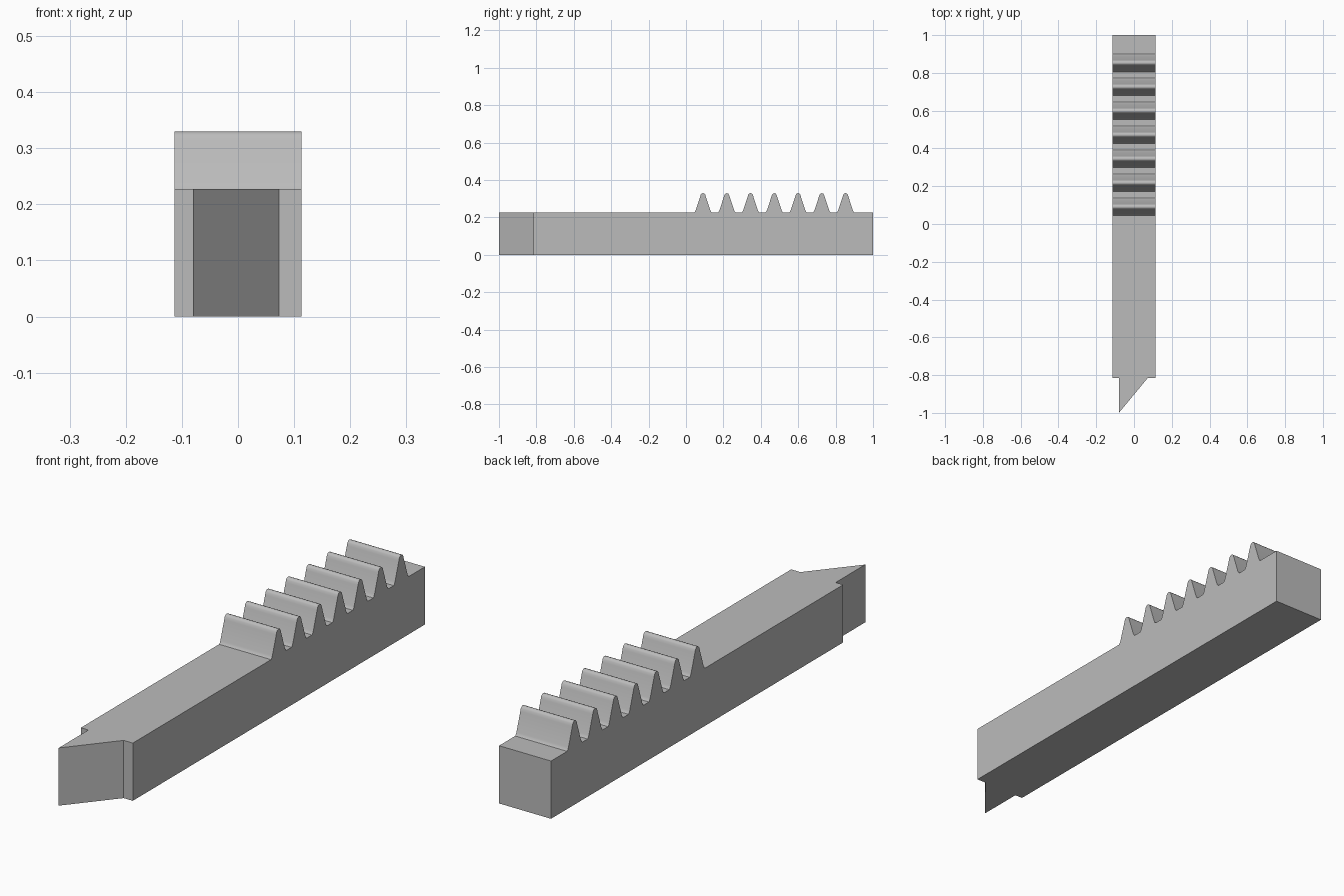
import bpy, bmesh
from mathutils import Vector

cube = bpy.data.objects.get("Cube")
if cube:
    bpy.data.objects.remove(cube, do_unlink=True)

HALF_W, TOP, TIP = 0.113, 0.227, 0.33
BACK, SHOULDER, NOSE = 1.0, -0.815, -1.0
TEETH, PITCH, FIRST = 7, 0.127, 0.091

grey = bpy.data.materials.new("plain grey")
grey.use_nodes = True
grey.diffuse_color = (0.5, 0.5, 0.5, 1)
grey.node_tree.nodes["Principled BSDF"].inputs["Base Color"].default_value = (0.5, 0.5, 0.5, 1)


def prism(name, outline, offset):
    """Extrude a closed outline along the offset vector."""
    bm = bmesh.new()
    face = bm.faces.new([bm.verts.new(p) for p in outline])
    new = bmesh.ops.extrude_face_region(bm, geom=[face])["geom"]
    verts = [v for v in new if isinstance(v, bmesh.types.BMVert)]
    bmesh.ops.translate(bm, verts=verts, vec=Vector(offset))
    bmesh.ops.recalc_face_normals(bm, faces=bm.faces)
    mesh = bpy.data.meshes.new(name)
    bm.to_mesh(mesh)
    bm.free()
    mesh.materials.append(grey)
    obj = bpy.data.objects.new(name, mesh)
    bpy.context.collection.objects.link(obj)
    return obj


# Half of one tooth: (distance from its centre, height), root fillet to rounded tip
half_tooth = [(0.047, TOP), (0.043, 0.231), (0.039, 0.239), (0.015, 0.312),
              (0.012, 0.322), (0.007, 0.328), (0.0, TIP)]
tooth = [(-d, z) for d, z in half_tooth] + [(d, z) for d, z in half_tooth[-2::-1]]

# Bar with the row of teeth, as one side profile
profile = [(BACK, TOP), (BACK, 0), (SHOULDER, 0), (SHOULDER, TOP)]
for i in range(TEETH):
    profile += [(FIRST + i * PITCH + d, z) for d, z in tooth]
bar = prism("toothed_bar", [(-HALF_W, y, z) for y, z in profile], (2 * HALF_W, 0, 0))

# Slanted latch nose at the front end
nose = prism("latch_nose", [(-0.08, SHOULDER, 0), (-0.08, NOSE, 0), (0.073, SHOULDER, 0)],
             (0, 0, TOP))

# Smooth the rounded tooth tips and roots while keeping the edges sharp
bpy.ops.object.select_all(action="DESELECT")
bar.select_set(True)
bpy.context.view_layer.objects.active = bar
bpy.ops.object.shade_smooth_by_angle(angle=0.6)
